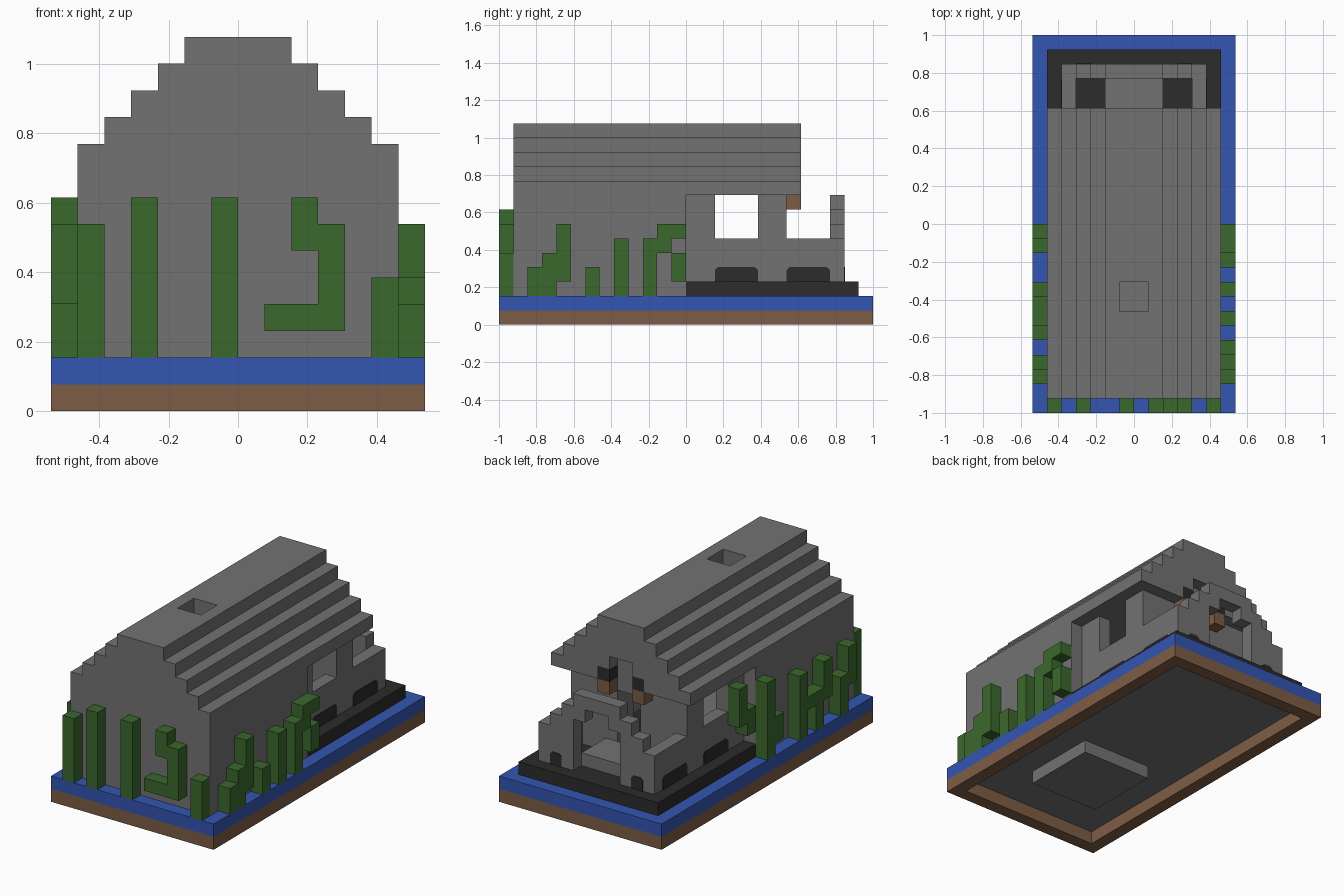
import bpy, bmesh

if "Cube" in bpy.data.objects:
    bpy.data.objects.remove(bpy.data.objects["Cube"], do_unlink=True)

U = 2 / 26  # one block


def material(name, color):
    m = bpy.data.materials.new(name)
    m.use_nodes = True
    rgba = (*color, 1)
    m.diffuse_color = rgba
    m.node_tree.nodes["Principled BSDF"].inputs["Base Color"].default_value = rgba
    return m


STONE = material("stone grey", (.17, .17, .17))
WATER = material("water blue", (.034, .092, .44))
VINE = material("vine green", (.044, .14, .026))
SOIL = material("soil brown", (.205, .108, .06))
COAL = material("coal dark", (.025, .025, .025))


def finish(name, mat, bm):
    bmesh.ops.recalc_face_normals(bm, faces=bm.faces)
    mesh = bpy.data.meshes.new(name)
    bm.to_mesh(mesh)
    bm.free()
    mesh.materials.append(mat)
    obj = bpy.data.objects.new(name, mesh)
    bpy.context.collection.objects.link(obj)


def part(name, mat, boxes, mirror=False):
    """Join block boxes (x0, x1, y0, y1, z0, z1), optionally mirrored in x."""
    boxes = list(boxes)
    if mirror:
        boxes += [(14 - b[1], 14 - b[0], *b[2:]) for b in boxes]
    bm = bmesh.new()
    for x0, x1, y0, y1, z0, z1 in boxes:
        cube = bmesh.ops.create_cube(bm, size=1)["verts"]
        for v in cube:
            v.co.x = (x1 if v.co.x > 0 else x0) * U - 7 * U
            v.co.y = (y1 if v.co.y > 0 else y0) * U - 13 * U
            v.co.z = (z1 if v.co.z > 0 else z0) * U
    finish(name, mat, bm)


def ring(x0, x1, y0, y1, z0, z1, hx0, hx1, hy0, hy1):
    """Four boxes around a rectangular hole."""
    return [(x0, hx0, y0, y1, z0, z1), (hx1, x1, y0, y1, z0, z1),
            (hx0, hx1, y0, hy0, z0, z1), (hx0, hx1, hy1, y1, z0, z1)]


# Ground, water and floor
part("soil_rim", SOIL, ring(0, 14, 0, 26, 0, 1, 1, 13, 1, 25))
part("water_rim", WATER, ring(0, 14, 0, 26, 1, 2, 1, 13, 1, 25))
part("stone_floor", STONE, [(1, 13, 1, 25, 1, 2)])
part("hearth_foundation", STONE, [(4, 10, 5, 11, 0, 1)])
part("porch_base", COAL, [(1, 13, 13, 25, 2, 3)])

# House walls
part("front_wall", STONE, [(2, 12, 1, 2, 2, 9)])
part("side_walls", STONE, [(1, 2, 1, 13, 2, 9), (2, 3, 12, 13, 2, 9)], mirror=True)

# Stepped roof with a chimney hole and a notched rear gable
roof = []
for step in range(5):
    lo, hi, z = 1 + step, 13 - step, 9 + step
    roof += ring(lo, hi, 1, 20, z, z + 1, 6, 8, 7, 9)
    gap = {0: (5, 9), 1: (6, 8)}.get(step)
    if gap:
        roof += [(lo, gap[0], 20, 21, z, z + 1), (gap[1], hi, 20, 21, z, z + 1)]
    else:
        roof.append((lo, hi, 20, 21, z, z + 1))
part("stepped_roof", STONE, roof)

# Porch side walls with window openings, and the inner wall with a doorway
part("porch_side_walls", STONE,
     [(2, 3, 13, 23, 3, 6), (2, 3, 13, 15, 6, 9), (2, 3, 18, 20, 6, 9)], mirror=True)
part("inner_wall", STONE,
     [(3, 6, 18, 20, 3, 9), (8, 11, 18, 20, 3, 9), (6, 8, 18, 20, 8, 9)])
part("entrance_step", STONE, [(5, 9, 20, 23, 3, 4)])

# Stepped rear arch around the entrance
part("rear_arch", STONE,
     [(2, 3, 23, 24, 3, 6), (3, 4, 23, 24, 3, 7), (4, 5, 23, 24, 3, 8),
      (5, 6, 23, 24, 7, 9), (6, 7, 23, 24, 8, 9)], mirror=True)

# Torches beside the doorway
part("torch_handles", SOIL, [(5, 6, 20, 21, 8, 9)], mirror=True)
part("torch_heads", COAL, [(5, 6, 20, 21, 9, 10)], mirror=True)


def vent(name, width, place):
    """Thin dark plate with clipped upper corners."""
    c = .2
    outline = [(0, 0), (width, 0), (width, 1 - c), (width - c, 1), (c, 1), (0, 1 - c)]
    bm = bmesh.new()
    loops = [[bm.verts.new(place(a, b, d)) for a, b in outline] for d in (0, .04)]
    bm.faces.new(loops[0])
    bm.faces.new(loops[1])
    for i in range(len(outline)):
        j = (i + 1) % len(outline)
        bm.faces.new((loops[0][i], loops[0][j], loops[1][j], loops[1][i]))
    finish(name, COAL, bm)


# Low vents on the porch sides and rear
for label, sign in (("left", 1), ("right", -1)):
    for where, start in (("front", 15), ("rear", 20)):
        vent(f"{label}_{where}_vent", 3, lambda a, b, d:
             (sign * (5 + d) * U, (start + a - 13) * U, (3 + b) * U))
    vent(f"{label}_back_vent", 1, lambda a, b, d:
         ((sign * 3.5 + a - .5) * U, (11 + d) * U, (3 + b) * U))

# Vines: (start, end, bottom, top) along each wall
front_vines = [(1, 2, 2, 7), (3, 4, 2, 8), (6, 7, 2, 8), (9, 10, 6, 8),
               (10, 11, 4, 7), (8, 11, 3, 4), (12, 13, 2, 5)]
left_vines = [(2, 3, 2, 4), (3, 4, 2, 5), (4, 5, 3, 7), (6, 7, 2, 4), (8, 9, 2, 6),
              (10, 11, 2, 6), (11, 12, 5, 7), (12, 13, 6, 7), (12, 13, 3, 5)]
right_vines = [(2, 3, 4, 7), (3, 4, 2, 5), (5, 6, 4, 7), (6, 7, 2, 5), (7, 8, 4, 5),
               (8, 9, 2, 7), (11, 12, 3, 5), (12, 13, 2, 8)]
part("front_vines", VINE, [(a, b, 0, 1, lo, hi) for a, b, lo, hi in front_vines])
part("left_vines", VINE, [(13, 14, a, b, lo, hi) for a, b, lo, hi in left_vines])
part("right_vines", VINE, [(0, 1, a, b, lo, hi) for a, b, lo, hi in right_vines])
part("eave_vine", VINE, [(1, 2, 13, 14, 4, 6), (1, 2, 14, 15, 5, 8)])
